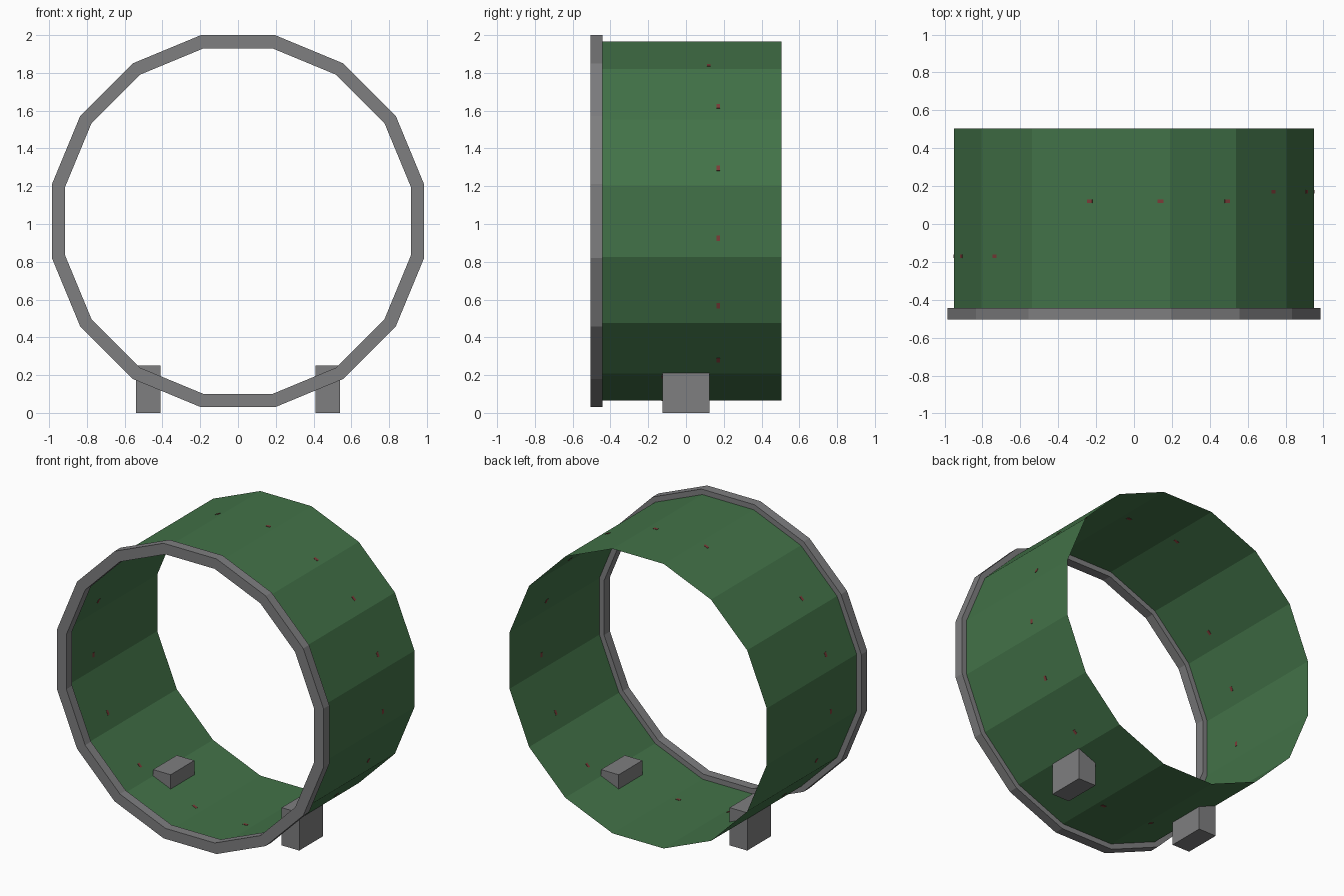
import bpy, bmesh, math
from mathutils import Matrix, Vector

cube = bpy.data.objects.get("Cube")
if cube:
    bpy.data.objects.remove(cube, do_unlink=True)

SIDES = 16
STEP = 2 * math.pi / SIDES
CENTRE_Z = 1.015


def material(name, colour):
    m = bpy.data.materials.new(name)
    m.use_nodes = True
    m.diffuse_color = (*colour, 1)
    m.node_tree.nodes["Principled BSDF"].inputs["Base Color"].default_value = (*colour, 1)
    return m


green = material("green paint", (0.055, 0.17, 0.065))
grey = material("grey metal", (0.21, 0.21, 0.215))
red = material("dull red", (0.2, 0.045, 0.04))


def finish(name, bm, mat):
    mesh = bpy.data.meshes.new(name)
    bm.to_mesh(mesh)
    bm.free()
    mesh.materials.append(mat)
    obj = bpy.data.objects.new(name, mesh)
    bpy.context.collection.objects.link(obj)
    return obj


def add_loop(bm, apothem, y):
    """Polygon around the y axis with a flat side at the top."""
    r = apothem / math.cos(STEP / 2)
    return [bm.verts.new((r * math.cos((i + 0.5) * STEP), y,
                          CENTRE_Z + r * math.sin((i + 0.5) * STEP)))
            for i in range(SIDES)]


def bridge(bm, a, b):
    for i in range(SIDES):
        j = (i + 1) % SIDES
        bm.faces.new((a[i], a[j], b[j], b[i]))


# Open thin tube
bm = bmesh.new()
bridge(bm, add_loop(bm, 0.95, -0.47), add_loop(bm, 0.95, 0.505))
finish("tube_shell", bm, green)

# Square-section rim at the front
bm = bmesh.new()
section = [(0.985, -0.505), (0.985, -0.443), (0.915, -0.443), (0.915, -0.505)]
loops = [add_loop(bm, a, y) for a, y in section]
for k in range(4):
    bridge(bm, loops[k], loops[(k + 1) % 4])
bmesh.ops.recalc_face_normals(bm, faces=bm.faces)
finish("front_rim", bm, grey)

# Two block feet
for side, sign in (("left", 1), ("right", -1)):
    bm = bmesh.new()
    bmesh.ops.create_cube(bm, size=1, matrix=Matrix.Translation((sign * 0.475, 0, 0.126))
                          @ Matrix.Diagonal((0.13, 0.25, 0.252, 1)))
    finish(side + "_foot", bm, grey)

# One tiny red fleck on every panel, showing on both sides of the shell
bm = bmesh.new()
for i in range(SIDES):
    a = i * STEP
    normal = Vector((math.cos(a), 0, math.sin(a)))
    tangent = Vector((-math.sin(a), 0, math.cos(a)))
    if abs(normal.z) > 0.8:
        shift = math.copysign(0.14, tangent.x)
        y = math.copysign(0.12, normal.z)
    else:
        shift = -math.copysign(0.09, tangent.z)
        y = math.copysign(0.17, normal.x)
    spot = normal * 0.95 + tangent * shift + Vector((0, y, CENTRE_Z))
    bmesh.ops.create_cube(bm, size=1, matrix=Matrix.Translation(spot)
                          @ Matrix.Rotation(-a, 4, 'Y')
                          @ Matrix.Diagonal((0.004, 0.018, 0.03, 1)))
finish("panel_flecks", bm, red)
